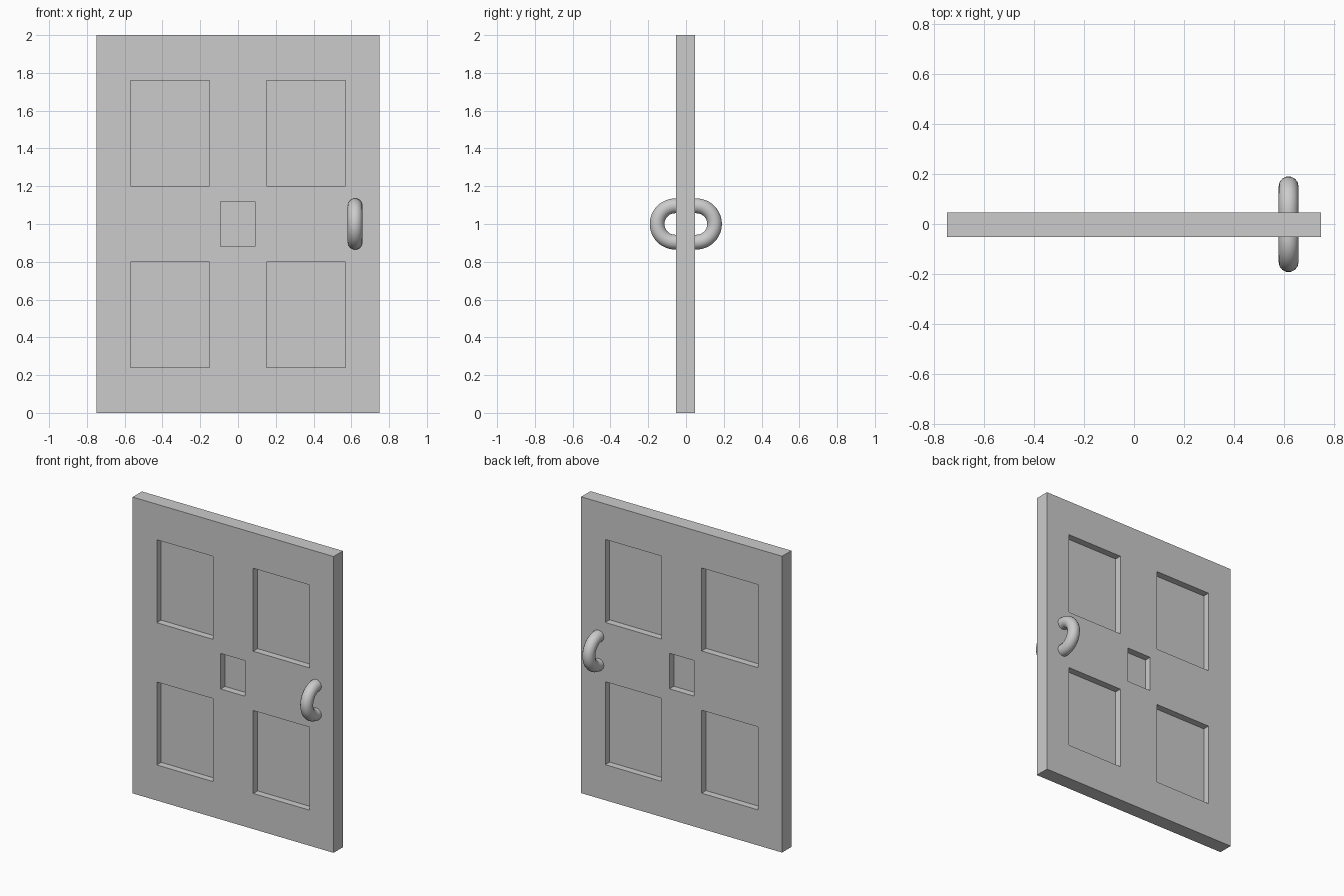
import bpy, math

if "Cube" in bpy.data.objects:
    bpy.data.objects.remove(bpy.data.objects["Cube"])

Y0, Y1 = -0.052, 0.047      # door faces
PANE = 0.003                # half thickness left between the recesses
MID = (Y0 + Y1) / 2


def box(name, x0, x1, y0, y1, z0, z1):
    bpy.ops.mesh.primitive_cube_add(
        size=1, location=((x0 + x1) / 2, (y0 + y1) / 2, (z0 + z1) / 2))
    ob = bpy.context.object
    ob.name = name
    ob.scale = (x1 - x0, y1 - y0, z1 - z0)
    bpy.ops.object.transform_apply(location=True, rotation=False, scale=True)
    return ob


# Door slab
door = box("door", -0.75, 0.75, Y0, Y1, 0, 2)

# Recessed panels, cut from both faces
panels = [(-0.093, 0.09, 0.88, 1.12)]
for x0, x1 in ((-0.57, -0.15), (0.15, 0.57)):
    for z0, z1 in ((0.24, 0.80), (1.20, 1.76)):
        panels.append((x0, x1, z0, z1))

cutters = []
for x0, x1, z0, z1 in panels:
    for y0, y1 in ((Y0 - 0.1, MID - PANE), (MID + PANE, Y1 + 0.1)):
        cut = box("panel_cutter", x0, x1, y0, y1, z0, z1)
        cut.hide_render = True
        cutters.append(cut)
        mod = door.modifiers.new("recess", 'BOOLEAN')
        mod.operation = 'DIFFERENCE'
        mod.solver = 'EXACT'
        mod.object = cut

bpy.context.view_layer.objects.active = door
for mod in list(door.modifiers):
    bpy.ops.object.modifier_apply(modifier=mod.name)
for cut in cutters:
    bpy.data.objects.remove(cut)


# Round pull handles: half rings with ends sunk into the slab
def handle(name, side, cy, r=0.096, tube=0.04):
    pts = [(0.62, side * 0.02, 1 + r)]
    for i in range(25):
        a = math.pi / 2 - math.pi * i / 24
        pts.append((0.62, cy + side * r * math.cos(a), 1 + r * math.sin(a)))
    pts.append((0.62, side * 0.02, 1 - r))
    cu = bpy.data.curves.new(name, 'CURVE')
    cu.dimensions = '3D'
    cu.bevel_depth = tube
    cu.bevel_resolution = 5
    cu.use_fill_caps = True
    sp = cu.splines.new('POLY')
    sp.points.add(len(pts) - 1)
    for p, co in zip(sp.points, pts):
        p.co = (*co, 1)
    ob = bpy.data.objects.new(name, cu)
    bpy.context.collection.objects.link(ob)
    bpy.ops.object.select_all(action='DESELECT')
    ob.select_set(True)
    bpy.context.view_layer.objects.active = ob
    bpy.ops.object.convert(target='MESH')
    bpy.ops.object.shade_smooth_by_angle(angle=math.radians(40))


handle("front_handle", -1, -0.057)
handle("back_handle", 1, 0.055)
